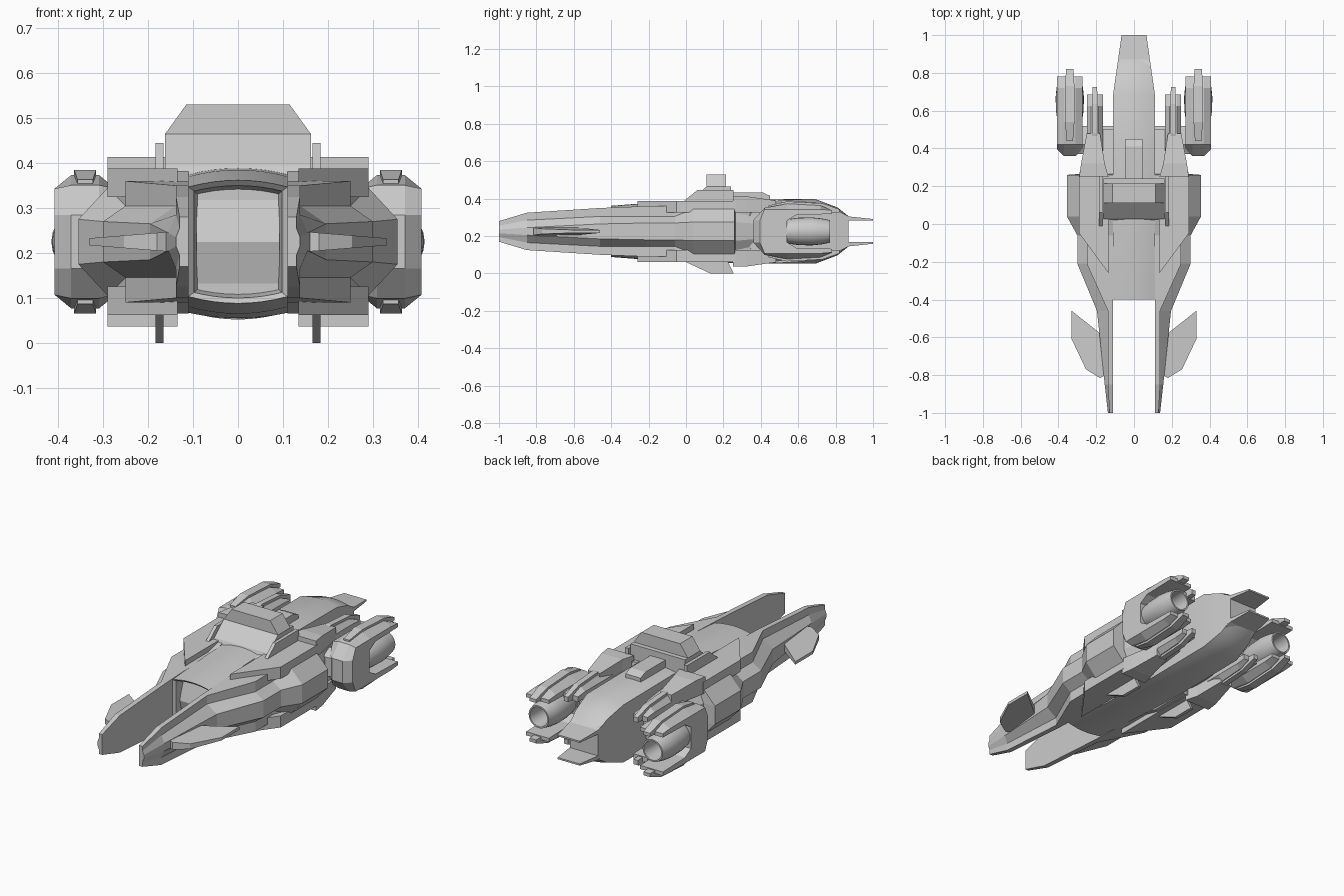
import bpy, bmesh, math
from mathutils import Vector

cube = bpy.data.objects.get("Cube")
if cube:
    bpy.data.objects.remove(cube)

MID = 0.225  # height of the ship's horizontal symmetry plane; all z below are relative to it

grey = bpy.data.materials.new("hull_grey")
grey.use_nodes = True
grey.diffuse_color = (0.6, 0.6, 0.6, 1)
grey.node_tree.nodes["Principled BSDF"].inputs["Base Color"].default_value = (0.6, 0.6, 0.6, 1)


def loft(name, rings, mirror="", smooth=False, capped=True, edit=None):
    """Skin a list of equal-length point rings, optionally mirrored over x and/or z."""
    bm = bmesh.new()
    vs = [[bm.verts.new(p) for p in ring] for ring in rings]
    n = len(vs[0])
    for a, b in zip(vs, vs[1:]):
        for i in range(n):
            j = (i + 1) % n
            bm.faces.new((a[i], a[j], b[j], b[i]))
    if capped:
        bm.faces.new(vs[0])
        bm.faces.new(vs[-1])
    bmesh.ops.recalc_face_normals(bm, faces=bm.faces)
    if edit:
        edit(bm)
    mesh = bpy.data.meshes.new(name)
    bm.to_mesh(mesh)
    bm.free()
    mesh.materials.append(grey)
    obj = bpy.data.objects.new(name, mesh)
    obj.location.z = MID
    bpy.context.collection.objects.link(obj)
    if mirror:
        mod = obj.modifiers.new("mirror", "MIRROR")
        mod.use_axis = ("x" in mirror, False, "z" in mirror)
        mod.use_mirror_merge = False
    if smooth:
        bpy.ops.object.select_all(action="DESELECT")
        obj.select_set(True)
        bpy.context.view_layer.objects.active = obj
        bpy.ops.object.shade_smooth_by_angle(angle=math.radians(25))
    return obj


def sym(half):
    """Complete a half outline (u, z) by reflecting it below the middle plane."""
    return half + [(u, -z) for u, z in reversed(half) if z > 0]


def side_prism(name, outline, x0, x1, mirror=""):
    return loft(name, [[(x, y, z) for y, z in outline] for x in (x0, x1)], mirror)


def box_ring(y, x0, x1, z0, z1):
    return [(x0, y, z0), (x1, y, z0), (x1, y, z1), (x0, y, z1)]


# Central fuselage with crowned roof and belly, and a recessed front bay
def body_ring(y, w, edge, crown):
    steps = 8
    top = []
    for i in range(steps + 1):
        u = 2 * i / steps - 1
        top.append((u * w, edge + (crown - edge) * (1 - u * u)))
    return [(x, y, z) for x, z in sym(top)]


def front_bay(bm):
    face = min(bm.faces, key=lambda f: f.calc_center_median().y)
    for thick, depth in ((0.012, -0.012), (0.008, -0.05)):
        bmesh.ops.inset_region(bm, faces=[face], thickness=thick, depth=depth, use_even_offset=True)


loft("fuselage", [body_ring(*s) for s in (
    (-0.40, 0.11, 0.122, 0.137), (-0.1, 0.11, 0.145, 0.16), (0.26, 0.11, 0.158, 0.17),
    (0.69, 0.11, 0.155, 0.173), (0.81, 0.093, 0.115, 0.128), (0.87, 0.084, 0.07, 0.08))],
    smooth=True, edit=front_bay)
side_prism("bay_door", [(-0.33, 0.12), (-0.365, 0), (-0.33, -0.12)], -0.092, 0.092)

# Tail plates above and below the stern
loft("tail_plate", [box_ring(0.8, -0.093, 0.093, 0.06, 0.115),
                    box_ring(0.87, -0.084, 0.084, 0.058, 0.08),
                    box_ring(1.0, -0.066, 0.066, 0.057, 0.066)], "z")


# Side hulls running forward into two prongs: y, top, deck x, shoulder z, outer x, outer z
def hull_ring(y, top, deck, shoulder, outer, mid):
    half = [(0.11, top), (deck, top), (deck, shoulder), (outer, mid)]
    return [(x, y, z) for x, z in sym(half)]


loft("side_hull", [hull_ring(*s) for s in (
    (-1.0, 0.055, 0.13, 0.03, 0.138, 0.01), (-0.85, 0.1, 0.138, 0.06, 0.155, 0.02),
    (-0.46, 0.125, 0.138, 0.08, 0.196, 0.04), (-0.21, 0.135, 0.25, 0.08, 0.30, 0.045),
    (-0.06, 0.135, 0.25, 0.08, 0.30, 0.045), (0.04, 0.16, 0.29, 0.12, 0.355, 0.05),
    (0.26, 0.16, 0.29, 0.12, 0.355, 0.05), (0.265, 0.13, 0.27, 0.10, 0.29, 0.05),
    (0.50, 0.10, 0.20, 0.05, 0.22, 0.03))], "x")

# Armour plates on deck and belly, with tapered blocks behind them
plate = [(0.135, -0.26), (0.29, -0.05), (0.29, 0.265), (0.135, 0.265)]
loft("armour_plate", [[(x, y, z) for x, y in plate] for z in (0.1, 0.163)], "xz")
loft("rear_block", [box_ring(0.25, 0.135, 0.29, 0.1, 0.188),
                    box_ring(0.32, 0.155, 0.28, 0.1, 0.188),
                    box_ring(0.48, 0.18, 0.25, 0.1, 0.165)], "xz")

# Winglets on the prongs
wing = [(0.15, -0.62), (0.19, -0.57), (0.33, -0.46), (0.33, -0.61),
        (0.254, -0.77), (0.18, -0.815), (0.15, -0.8)]
loft("winglet", [[(x, y, s * (0.02 - 0.08 * (x - 0.18))) for x, y in wing] for s in (-1, 1)], "x")

# Bridge, dorsal housing and thin fins
side_prism("bridge_base", [(0.02, 0.15), (0.03, 0.17), (0.11, 0.24), (0.24, 0.24), (0.24, 0.15)],
           -0.162, 0.162)
loft("bridge_top", [[(sx * w, y, z) for sx, y in ((-1, 0.11), (1, 0.11), (1, 0.215), (-1, 0.215))]
                    for w, z in ((0.162, 0.235), (0.162, 0.24), (0.115, 0.305))])
side_prism("dorsal_housing", [(0.23, 0.15), (0.23, 0.208), (0.41, 0.208), (0.45, 0.19), (0.45, 0.15)],
           -0.045, 0.045)
side_prism("upper_fin", [(-0.02, 0.155), (0.06, 0.22), (0.255, 0.22), (0.255, 0.155)],
           0.166, 0.184, "x")
side_prism("lower_fin", [(-0.02, -0.155), (0.13, -0.225), (0.255, -0.225), (0.22, -0.155)],
           0.166, 0.184, "x")


# Claw-shaped engine housings, chamfered on both flanks
def claw(name, x0, x1, front, notch, back, top, gap):
    half = [(front, 0), (front, top * 0.4), (front + 0.06, top * 0.85), (notch, top),
            (back - 0.06, top - 0.01), (back, top - 0.035), (back, gap + 0.005),
            (notch + 0.05, gap), (notch, gap - 0.03), (notch, 0)]
    outline = sym(half)
    limit = top - 0.03
    chamfer = (x1 - x0) * 0.27
    rings = []
    for x, cut in ((x0, True), (x0 + chamfer, False), (x1 - chamfer, False), (x1, True)):
        lim = limit if cut else top
        near = front + 0.035 if cut else front
        rings.append([(x, max(y, near), max(-lim, min(lim, z))) for y, z in outline])
    loft(name, rings, "x")
    # raised rail ending in a short tip on each arm
    mid = (x0 + x1) / 2
    w = (x1 - x0) * 0.18
    loft(name + "_rail", [box_ring(y, mid - w * k, mid + w * k, z0, z1) for y, k, z0, z1 in (
        (notch - 0.1, 0.7, gap, top - 0.01), (notch, 1, gap, top + 0.012),
        (back - 0.05, 1, gap + 0.008, top + 0.002), (back + 0.04, 0.8, gap + 0.012, top - 0.03))], "xz")


claw("outer_housing", 0.272, 0.408, 0.36, 0.54, 0.78, 0.148, 0.088)
claw("inner_housing", 0.165, 0.25, 0.30, 0.48, 0.685, 0.158, 0.09)
loft("engine_strut", [box_ring(y, 0.1, 0.3, -h, h) for y, h in ((0.37, 0.05), (0.42, 0.08), (0.52, 0.06))], "x")

# Hollow thruster nozzles
segments = 24
nozzle = [(0.52, 0.058), (0.55, 0.066), (0.6, 0.073), (0.67, 0.075), (0.72, 0.07),
          (0.77, 0.06), (0.77, 0.052), (0.62, 0.045)]
centre = Vector((0.34, 0, 0))
loft("thruster", [[centre + Vector((r * math.cos(t), y, r * math.sin(t)))
                   for t in (math.tau * i / segments for i in range(segments))]
                  for y, r in nozzle], "x", smooth=True)
